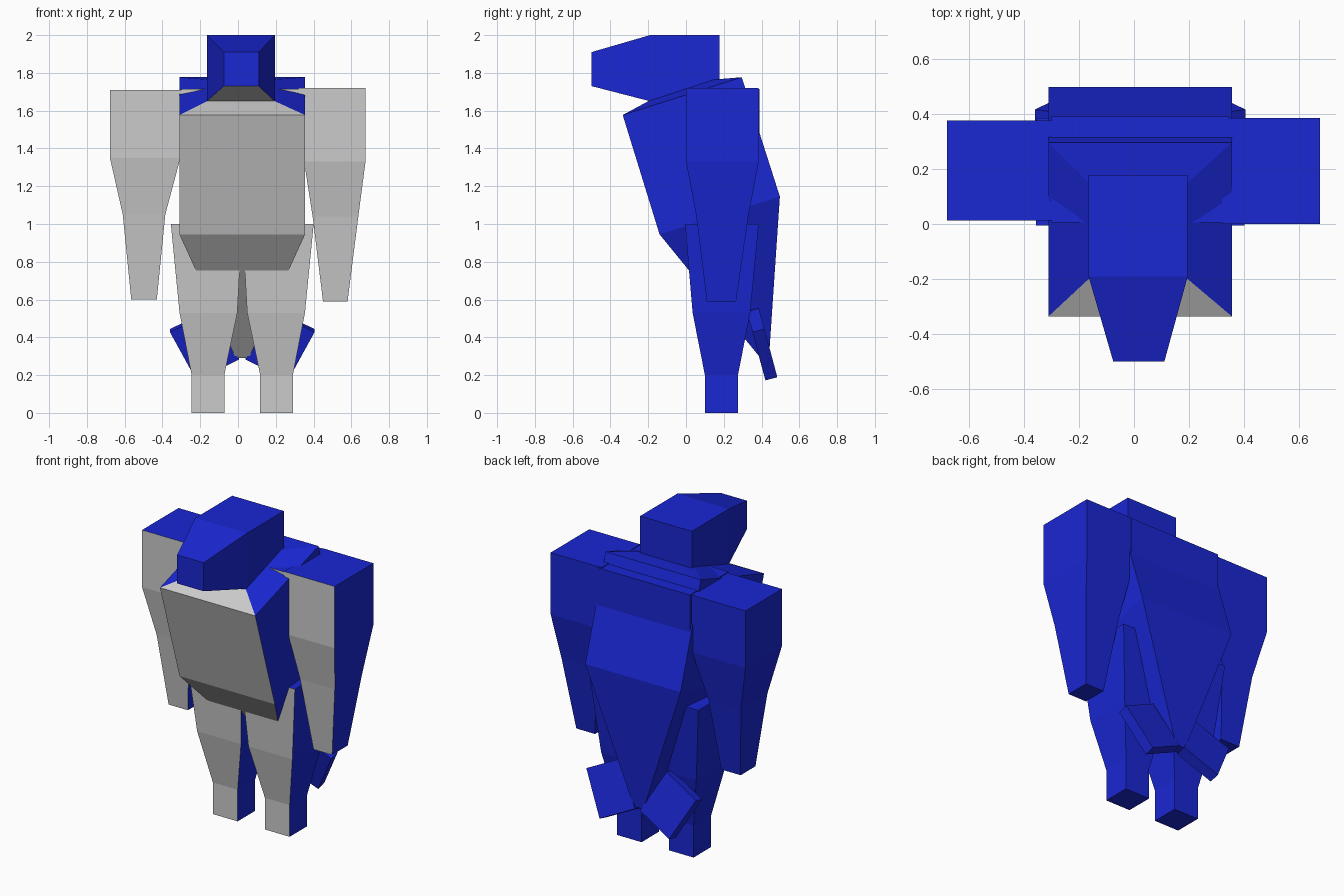
import bpy, bmesh
from mathutils import Vector

if "Cube" in bpy.data.objects:
    bpy.data.objects.remove(bpy.data.objects["Cube"])

CX = 0.0225  # symmetry plane of the figure


def material(name, color):
    m = bpy.data.materials.new(name)
    m.diffuse_color = color
    m.use_nodes = True
    m.node_tree.nodes["Principled BSDF"].inputs["Base Color"].default_value = m.diffuse_color
    return m


BLUE = material("blue", (0.01, 0.02, 0.65, 1))
GREY = material("grey", (0.6, 0.6, 0.6, 1))


def loft(name, rings, grey_front=True):
    """Four-sided loft; ring = x0, x1, front y, front z, back y, back z."""
    bm = bmesh.new()
    loops = []
    for x0, x1, yf, zf, yb, zb in rings:
        pts = [(x0, yf, zf), (x1, yf, zf), (x1, yb, zb), (x0, yb, zb)]
        loops.append([bm.verts.new(p) for p in pts])
    for a, b in zip(loops, loops[1:]):
        for k in range(4):
            n = (k + 1) % 4
            f = bm.faces.new((a[k], a[n], b[n], b[k]))
            f.material_index = 1 if grey_front and k == 0 else 0
    bm.faces.new(loops[0][::-1])
    bm.faces.new(loops[-1])
    bmesh.ops.recalc_face_normals(bm, faces=bm.faces[:])
    me = bpy.data.meshes.new(name)
    bm.to_mesh(me)
    bm.free()
    me.materials.append(BLUE)
    me.materials.append(GREY)
    ob = bpy.data.objects.new(name, me)
    bpy.context.collection.objects.link(ob)
    return ob


def level(x0, x1, yf, yb, z):
    return (x0, x1, yf, z, yb, z)


# Leaning torso: tail tip, hips, shoulders, raised collar
loft("torso", [
    (-0.012, 0.057, 0.395, 0.29, 0.44, 0.305),
    (-0.31, 0.355, -0.14, 0.945, 0.497, 1.145),
    (-0.31, 0.355, -0.335, 1.577, 0.295, 1.777),
    (-0.165, 0.195, -0.2, 1.65, 0.15, 1.765)])

# Head tapering to a blunt muzzle (lofted front to back, underside grey)
loft("head", [
    (-0.075, 0.11, -0.5, 1.73, -0.5, 1.91),
    (-0.165, 0.195, -0.19, 1.65, -0.19, 2.0),
    (-0.165, 0.195, 0.178, 1.65, 0.178, 2.0)])

# Shoulder block across the back
loft("shoulders", [level(-0.3, 0.345, 0.005, 0.39, 1.34),
                   level(-0.3, 0.345, 0.005, 0.39, 1.715)])

# Arms
loft("left_arm", [
    level(-0.565, -0.43, 0.115, 0.262, 0.6),
    level(-0.61, -0.385, 0.06, 0.325, 1.05),
    level(-0.678, -0.305, 0.012, 0.375, 1.35),
    level(-0.678, -0.27, 0.012, 0.375, 1.71)])
loft("right_arm", [
    level(0.45, 0.58, 0.11, 0.265, 0.59),
    level(0.395, 0.637, 0.055, 0.33, 1.04),
    level(0.35, 0.675, 0.0, 0.385, 1.33),
    level(0.32, 0.675, 0.0, 0.385, 1.72)])

# Legs and spread tail feathers, mirrored about the figure's centre
for side, s in (("left", -1), ("right", 1)):
    def lx(a, b):
        return sorted((CX + s * a, CX + s * b))

    loft(side + "_leg", [
        level(*lx(0.095, 0.268), 0.1, 0.275, 0.0),
        level(*lx(0.095, 0.268), 0.1, 0.275, 0.2),
        level(*lx(0.026, 0.332), 0.035, 0.34, 0.53),
        level(*lx(0.0, 0.378), -0.005, 0.385, 1.0)])

    feather = loft(side + "_tail_feather", [level(-0.5, 0.5, -0.5, 0.5, -0.5),
                                            level(-0.5, 0.5, -0.5, 0.5, 0.5)], False)
    # slab axes: outward span, thickness, length up the back
    span = Vector((s * 0.225, 0.03, -0.11))
    rise = Vector((s * 0.14, -0.068, 0.255))
    thick = span.cross(rise).normalized() * 0.065 * -s
    centre = Vector((CX + s * 0.2, 0.403, 0.363))
    for v in feather.data.vertices:
        v.co = centre + span * v.co.x + thick * v.co.y + rise * v.co.z
    bm = bmesh.new()
    bm.from_mesh(feather.data)
    bmesh.ops.recalc_face_normals(bm, faces=bm.faces[:])
    bm.to_mesh(feather.data)
    bm.free()
